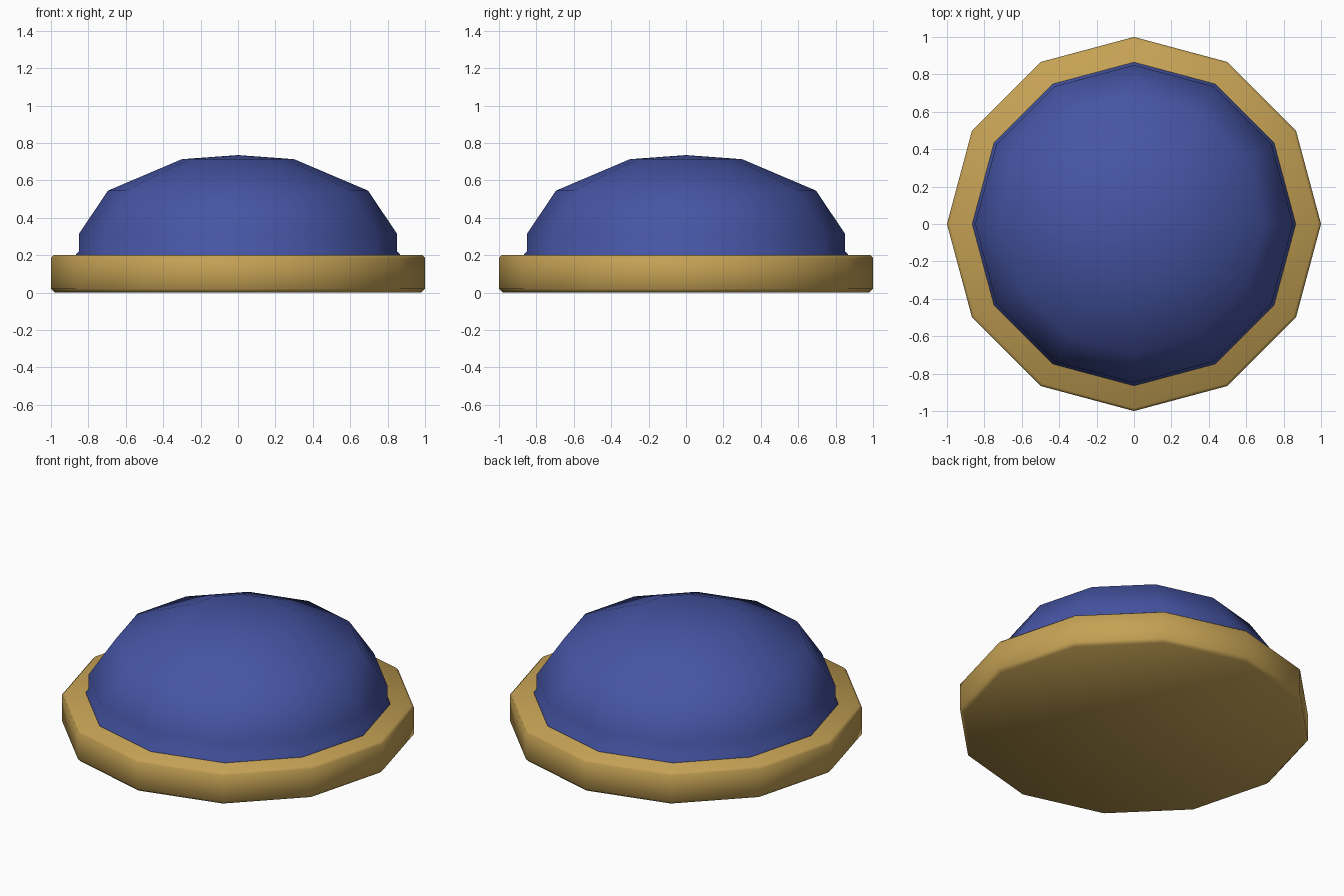
import bpy, bmesh, math

if "Cube" in bpy.data.objects:
    bpy.data.objects.remove(bpy.data.objects["Cube"])

SIDES = 12


def material(name, color):
    m = bpy.data.materials.new(name)
    m.diffuse_color = color
    m.use_nodes = True
    m.node_tree.nodes["Principled BSDF"].inputs["Base Color"].default_value = m.diffuse_color
    return m


def lathe(name, profile, mat):
    """Revolve (radius, z) points; a zero radius becomes a single pole."""
    bm = bmesh.new()
    rings = []
    for r, z in profile:
        n = SIDES if r > 0 else 1
        rings.append([bm.verts.new((r * math.cos(2 * math.pi * i / SIDES),
                                    r * math.sin(2 * math.pi * i / SIDES), z))
                      for i in range(n)])
    for a, b in zip(rings, rings[1:]):
        for i in range(SIDES):
            j = (i + 1) % SIDES
            if len(b) == 1:
                bm.faces.new((a[i], a[j], b[0]))
            else:
                bm.faces.new((a[i], a[j], b[j], b[i]))
    # Close open ends with flat polygons
    for ring in (rings[0], rings[-1]):
        if len(ring) > 1:
            bm.faces.new(ring)
    bmesh.ops.recalc_face_normals(bm, faces=bm.faces)
    me = bpy.data.meshes.new(name)
    bm.to_mesh(me)
    bm.free()
    me.materials.append(mat)
    ob = bpy.data.objects.new(name, me)
    bpy.context.collection.objects.link(ob)
    bpy.ops.object.select_all(action='DESELECT')
    ob.select_set(True)
    bpy.context.view_layer.objects.active = ob
    bpy.ops.object.shade_smooth_by_angle(angle=math.radians(50))
    return ob


gold = material("gold", (0.56, 0.36, 0.09, 1))
blue = material("blue", (0.06, 0.09, 0.37, 1))

# Flat base with softened rims
lathe("base", [(0.98, 0), (1, 0.02), (1, 0.185), (0.985, 0.2)], gold)

# Domed button with a small flared foot
lathe("dome", [(0.865, 0.2), (0.865, 0.206), (0.85, 0.222), (0.85, 0.315),
               (0.695, 0.545), (0.30, 0.713), (0, 0.735)], blue)
